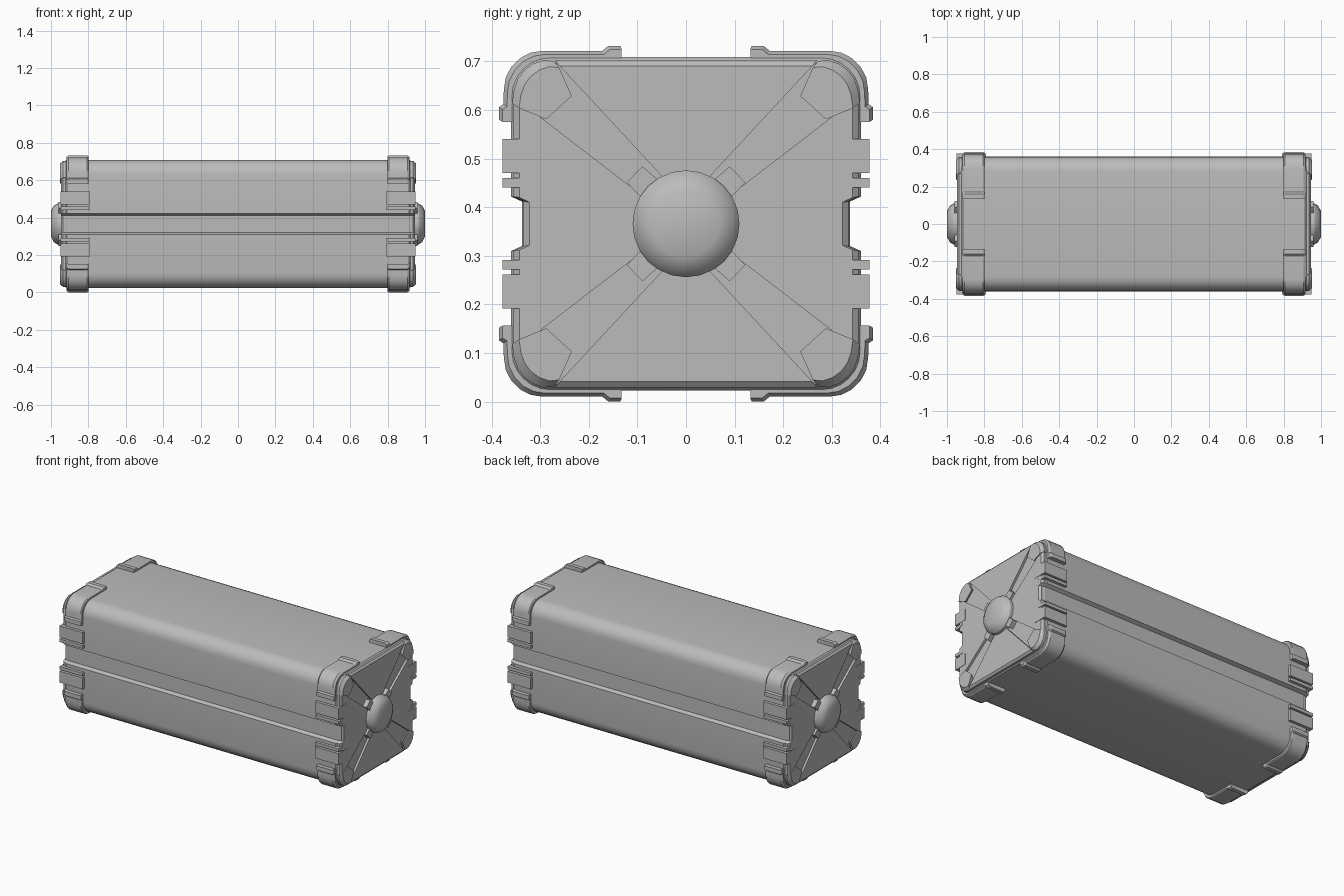
import bpy, bmesh, math

cube = bpy.data.objects.get("Cube")
if cube:
    bpy.data.objects.remove(cube, do_unlink=True)

MID = 0.366  # height of the long axis

metal = bpy.data.materials.new("grey_metal")
metal.use_nodes = True
GREY = (0.5, 0.5, 0.5, 1)
metal.diffuse_color = GREY
metal.node_tree.nodes["Principled BSDF"].inputs["Base Color"].default_value = GREY


def arc(cy, cz, r, start, end, steps):
    """Points on an arc in the y-z plane, angles in degrees."""
    angles = [math.radians(start + (end - start) * i / steps) for i in range(steps + 1)]
    return [(cy + r * math.cos(a), cz + r * math.sin(a)) for a in angles]


def loft(name, profile, sections, mirror=(True, False, False)):
    """Sweep a y-z profile along x through (x, scale) sections, then mirror it."""
    bm = bmesh.new()
    rings = [[bm.verts.new((x, y * s, z * s)) for y, z in profile] for x, s in sections]
    n = len(profile)
    for a, b in zip(rings, rings[1:]):
        for i in range(n):
            j = (i + 1) % n
            bm.faces.new((a[i], a[j], b[j], b[i]))
    bm.faces.new(rings[0])
    bm.faces.new(rings[-1])
    bmesh.ops.recalc_face_normals(bm, faces=bm.faces)
    mesh = bpy.data.meshes.new(name)
    bm.to_mesh(mesh)
    bm.free()
    mesh.materials.append(metal)
    obj = bpy.data.objects.new(name, mesh)
    obj.location.z = MID
    bpy.context.collection.objects.link(obj)
    if any(mirror):
        mod = obj.modifiers.new("mirror", 'MIRROR')
        mod.use_axis = mirror
        mod.use_mirror_merge = False
    bpy.ops.object.select_all(action='DESELECT')
    obj.select_set(True)
    bpy.context.view_layer.objects.active = obj
    bpy.ops.object.shade_smooth_by_angle(angle=math.radians(30))
    return obj


def flip_y(points):
    return [(-y, z) for y, z in reversed(points)]


def flip_z(points):
    return [(y, -z) for y, z in reversed(points)]


ALL = (True, True, True)

# Long case: rounded square with a groove along the front and back
quarter = [(0.338, 0.046), (0.36, 0.056)] + arc(0.28, 0.263, 0.08, 0, 90, 6)
half = quarter + flip_y(quarter)
loft("case_body", half + flip_z(half),
     [(-0.932, 0.965), (-0.915, 1), (0.915, 1), (0.932, 0.965)], (False,) * 3)

# Raised end panels that leave a diagonal cross between them
steps = [(0.92, 1), (0.936, 1), (0.946, 0.965)]
loft("end_panel_upper_lower",
     [(-0.27, 0.337), (0.27, 0.337), (0.05, 0.1), (-0.05, 0.1)],
     steps, (True, False, True))
side = [(0.08, 0.05), (0.34, 0.25), (0.355, 0.25), (0.355, 0.056), (0.334, 0.046)]
loft("end_panel_side", side + flip_z(side), steps, (True, True, False))

# Corner guards wrapped round the case near each end
guard = ([(0.135, 0.335), (0.135, 0.366), (0.16, 0.366), (0.172, 0.356)]
         + arc(0.295, 0.276, 0.08, 90, 0, 5)
         + [(0.376, 0.246), (0.385, 0.24), (0.385, 0.214), (0.352, 0.214),
            (0.352, 0.26), (0.28, 0.335)])
loft("corner_guard", guard, [(0.80, 0.99), (0.806, 1), (0.905, 1), (0.917, 0.98)], ALL)

# Corner clamps on the end faces
clamp = [(0.272, 0.335), (0.245, 0.274), (0.3, 0.224), (0.358, 0.248)] + arc(0.28, 0.263, 0.075, 10, 80, 4)
loft("corner_clamp", clamp, [(0.91, 1), (0.935, 1), (0.952, 0.96)], ALL)

# Latch blocks and thin tabs beside the groove
loft("latch_block", [(0.295, 0.104), (0.378, 0.104), (0.378, 0.174), (0.295, 0.174)],
     [(0.79, 1), (0.948, 1)], ALL)
loft("latch_tab", [(0.32, 0.087), (0.34, 0.075), (0.378, 0.075), (0.378, 0.094), (0.32, 0.094)],
     [(0.79, 1), (0.948, 1)], ALL)

# Central hub with four spokes set in the cross
hub = arc(0, 0, 0.11, 0, 345, 23)
loft("hub", hub, [(0.92, 1), (0.965, 1), (0.985, 0.88), (1.0, 0.62)])
loft("hub_spoke", [(0.05, 0.01), (0.122, 0.085), (0.09, 0.118), (0.01, 0.05)],
     [(0.92, 1), (0.96, 1)], ALL)
